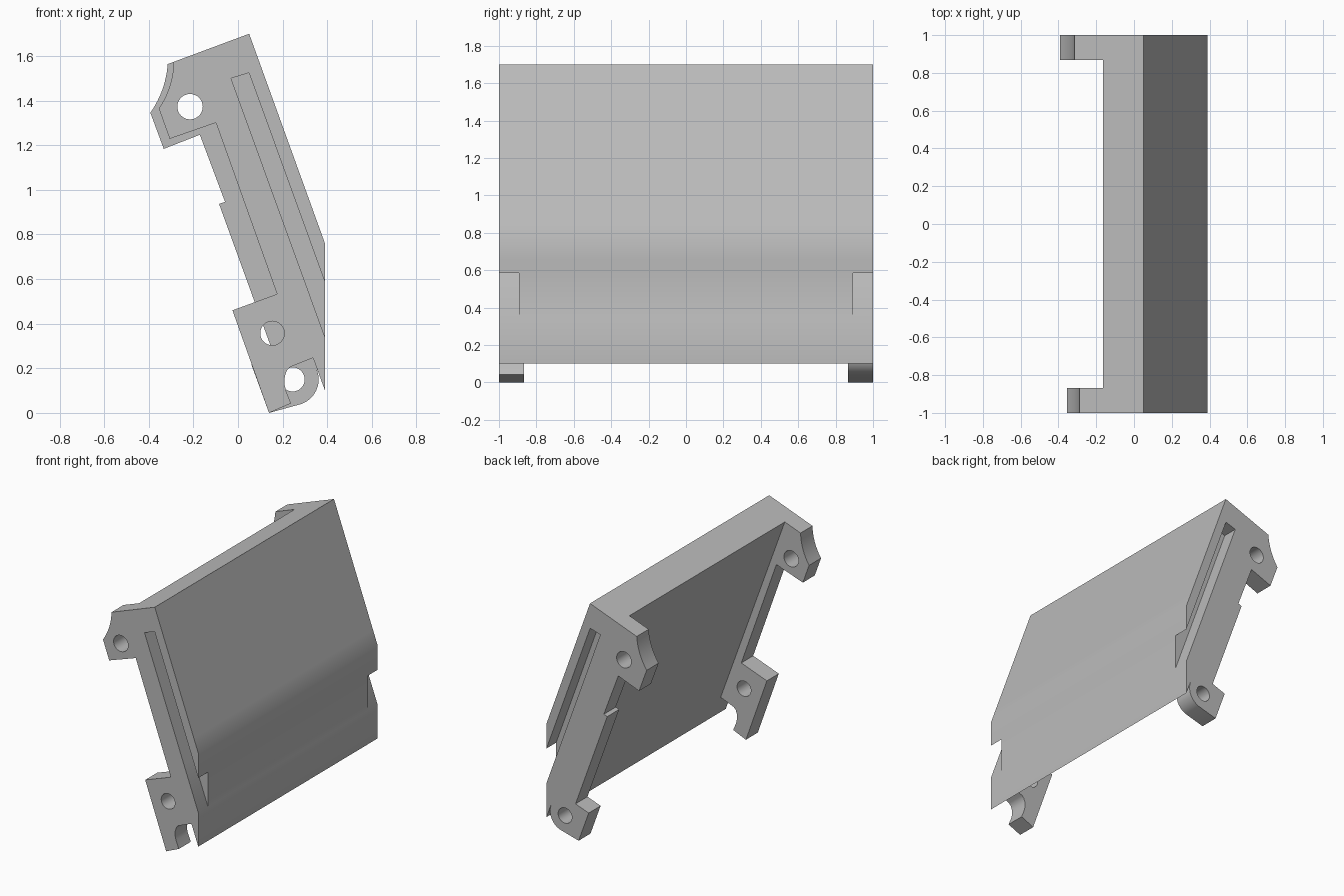
import bpy, bmesh
from math import sin, cos, radians, pi
from mathutils import Vector

cube = bpy.data.objects.get("Cube")
if cube:
    bpy.data.objects.remove(cube, do_unlink=True)

grey = bpy.data.materials.new("plain grey")
grey.use_nodes = True
colour = (0.5, 0.5, 0.5, 1)
grey.diffuse_color = colour
grey.node_tree.nodes["Principled BSDF"].inputs["Base Color"].default_value = colour


def prism(name, profile, y0, y1):
    """Extrude an x-z profile along y."""
    bm = bmesh.new()
    face = bm.faces.new([bm.verts.new((x, y0, z)) for x, z in profile])
    out = bmesh.ops.extrude_face_region(bm, geom=[face])
    verts = [v for v in out["geom"] if isinstance(v, bmesh.types.BMVert)]
    bmesh.ops.translate(bm, verts=verts, vec=(0, y1 - y0, 0))
    bmesh.ops.recalc_face_normals(bm, faces=bm.faces)
    mesh = bpy.data.meshes.new(name)
    bm.to_mesh(mesh)
    bm.free()
    obj = bpy.data.objects.new(name, mesh)
    bpy.context.collection.objects.link(obj)
    mesh.materials.append(grey)
    return obj


def arc(cx, cz, r, start, end, n):
    angles = [radians(start + (end - start) * i / n) for i in range(n + 1)]
    return [(cx + r * cos(a), cz + r * sin(a)) for a in angles]


def bow(a, b, n=8):
    """Hollow curve from a to b, bowed in towards the panel."""
    a, b = Vector(a), Vector(b)
    c = (a + b) / 2 + Vector((0.03, -0.01))
    return [tuple(a * (1 - t) ** 2 + c * 2 * t * (1 - t) + b * t * t)
            for t in (i / n for i in range(n + 1))]


def combine(target, tool, operation):
    """Apply a boolean and discard the tool."""
    mod = target.modifiers.new("join", "BOOLEAN")
    mod.operation, mod.object, mod.solver = operation, tool, "EXACT"
    bpy.context.view_layer.update()
    graph = bpy.context.evaluated_depsgraph_get()
    mesh = bpy.data.meshes.new_from_object(target.evaluated_get(graph))
    target.modifiers.clear()
    target.data = mesh
    bpy.data.objects.remove(tool, do_unlink=True)


def top(x):
    return (x, 1.70 + (x - 0.05) * 0.372)


# Wedge-ended leaning panel
panel = prism("leaning_panel",
              [top(0.05), top(-0.165), (0.39, 0.10), (0.39, 0.76)], -1, 1)

# Edges of the rails hidden inside the panel
inside = [(0.37, 0.25), (0.06, 1.3), top(-0.05)]

# Front rail: hooked upper lug, long lower lug with a notched foot
front = bow(top(-0.288), (-0.355, 1.364)) + [
    (-0.306, 1.229), (-0.099, 1.301), (0.175, 0.533), (-0.025, 0.46),
    (0.139, 0), (0.238, 0.043), (0.216, 0.097), (0.208, 0.13),
    (0.21, 0.165), (0.219, 0.19), (0.234, 0.206), (0.341, 0.249)] + inside

# Back rail: larger upper lug, stepped edge, rounded lower lug
back = bow(top(-0.315), (-0.393, 1.346)) + [
    (-0.333, 1.184), (-0.171, 1.247), (-0.058, 0.946), (-0.085, 0.937),
    (0.163, 0.254), (0.06, 0.217), (0.139, 0)]
back += arc(0.245, 0.15, 0.117, -70, 20, 8) + inside

for profile, y0, y1 in ((front, -1, -0.867), (back, 0.867, 1)):
    combine(panel, prism("rail", profile, y0, y1), "UNION")

# Bolt holes through the lugs
for x, z, r, side in ((-0.215, 1.373, 0.057, -1), (0.154, 0.357, 0.054, -1),
                      (-0.215, 1.373, 0.057, 1), (0.245, 0.15, 0.054, 1)):
    circle = arc(x, z, r, 0, 360, 32)[:-1]
    combine(panel, prism("hole", circle, side * 0.8, side * 1.1), "DIFFERENCE")

# Long slots in both end faces, running out through the lower outer face
slot = [(-0.031, 1.50), (0.049, 1.525), (0.391, 0.582), (0.48, 0.337),
        (0.48, 0.092)]
for side in (-1, 1):
    combine(panel, prism("slot", slot, side * 0.892, side * 1.1), "DIFFERENCE")

# Clean flat areas, then add loops that keep the soft bend narrow
bm = bmesh.new()
bm.from_mesh(panel.data)
bmesh.ops.remove_doubles(bm, verts=bm.verts, dist=0.0002)
bmesh.ops.dissolve_limit(bm, angle_limit=radians(1), verts=bm.verts,
                         edges=bm.edges)
for z in (0.86, 0.66):
    faces = [f for f in bm.faces if f.normal.x > 0.9]
    edges = {e for f in faces for e in f.edges}
    verts = {v for f in faces for v in f.verts}
    bmesh.ops.bisect_plane(bm, geom=faces + list(edges) + list(verts),
                           plane_co=(0, 0, z), plane_no=(0, 0, 1))
bm.to_mesh(panel.data)
bm.free()

bpy.ops.object.select_all(action="DESELECT")
panel.select_set(True)
bpy.context.view_layer.objects.active = panel
bpy.ops.object.shade_smooth_by_angle(angle=pi / 6)
